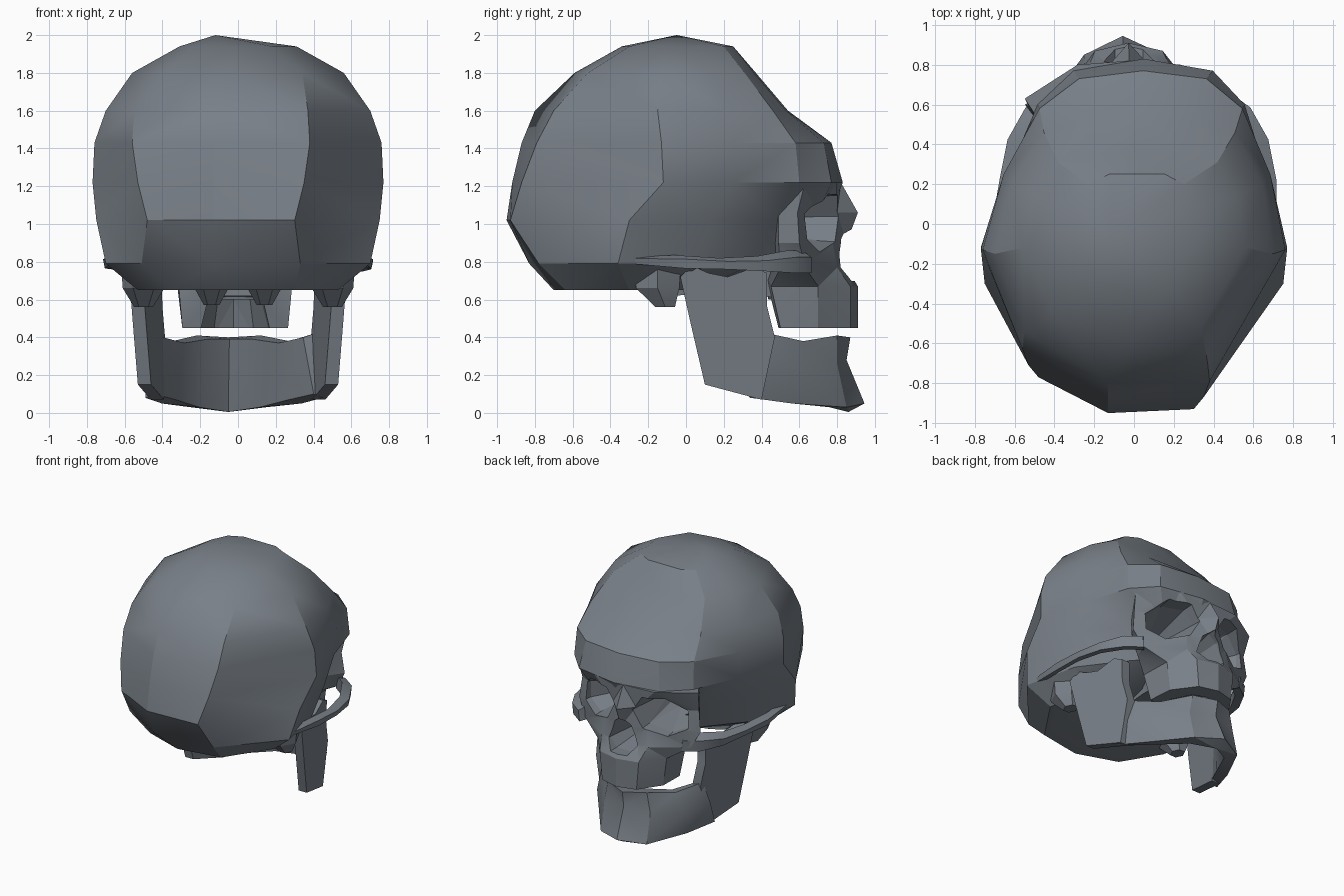
import bpy, bmesh, math

if "Cube" in bpy.data.objects:
    bpy.data.objects.remove(bpy.data.objects["Cube"])

bone = bpy.data.materials.new("dark_bone")
bone.diffuse_color = (0.19, 0.215, 0.245, 1)
bone.use_nodes = True
bone.node_tree.nodes["Principled BSDF"].inputs["Base Color"].default_value = bone.diffuse_color


def finish(name, bm, skew=0.0, smooth=True):
    bmesh.ops.recalc_face_normals(bm, faces=bm.faces)
    for v in bm.verts:                       # slight natural asymmetry
        v.co.x += skew * max(v.co.y, 0)
    me = bpy.data.meshes.new(name)
    bm.to_mesh(me)
    bm.free()
    me.materials.append(bone)
    ob = bpy.data.objects.new(name, me)
    bpy.context.collection.objects.link(ob)
    if smooth:
        bpy.ops.object.select_all(action='DESELECT')
        ob.select_set(True)
        bpy.context.view_layer.objects.active = ob
        bpy.ops.object.shade_smooth_by_angle(angle=math.radians(28))
    return ob


def loft(name, rings, apex=None, skew=0.0, smooth=True):
    bm = bmesh.new()
    vs = [[bm.verts.new(p) for p in r] for r in rings]
    n = len(vs[0])
    for a, b in zip(vs, vs[1:]):
        for i in range(n):
            j = (i + 1) % n
            bm.faces.new((a[i], a[j], b[j], b[i]))
    bm.faces.new(vs[0])
    if apex:
        t = bm.verts.new(apex)
        for i in range(n):
            bm.faces.new((vs[-1][i], vs[-1][(i + 1) % n], t))
    else:
        bm.faces.new(vs[-1])
    bmesh.ops.triangulate(bm, faces=bm.faces)
    return finish(name, bm, skew, smooth)


def mirror_ring(z, pts):
    right = [(x, y, z) for x, y in pts]
    left = [(-x, y, z) for x, y in reversed(pts) if x > 0]
    return right + left


def cranium_ring(z, pts):
    # the back of the skull is fuller on the left
    r = mirror_ring(z, pts)
    k = 1 if .7 < z < 1.7 else .3
    x, y, _ = r[0]
    r[0] = (-.13 * k, y, z)
    x, y, _ = r[-1]
    r[-1] = (x - .18 * k, y + .16 * k, z)
    return r


def cut(target, cutters):
    for c in cutters:
        m = target.modifiers.new("cut", 'BOOLEAN')
        m.operation, m.solver, m.object = 'DIFFERENCE', 'EXACT', c
    dg = bpy.context.evaluated_depsgraph_get()
    me = bpy.data.meshes.new_from_object(target.evaluated_get(dg))
    target.modifiers.clear()
    target.data = me


# cranium: half outlines per height, from back centre to front centre
levels = [
    (0.65, [(0, -.70), (.30, -.64), (.53, -.30), (.46, -.04), (.30, .06), (.15, .10), (0, .10)]),
    (0.79, [(0, -.83), (.33, -.78), (.70, -.36), (.60, .06), (.36, .36), (.2, .53), (0, .55)]),
    (1.02, [(0, -.95), (.30, -.93), (.75, -.30), (.65, .14), (.40, .46), (.25, .68), (0, .75)]),
    (1.22, [(0, -.92), (.35, -.87), (.77, -.12), (.65, .25), (.52, .60), (.35, .77), (0, .83)]),
    (1.43, [(0, -.87), (.38, -.79), (.76, -.13), (.67, .25), (.51, .58), (.32, .73), (0, .77)]),
    (1.60, [(0, -.80), (.37, -.70), (.70, -.15), (.63, .20), (.48, .46), (.28, .53), (0, .54)]),
    (1.80, [(0, -.59), (.34, -.52), (.56, -.12), (.51, .14), (.40, .31), (.22, .36), (0, .37)]),
    (1.94, [(0, -.34), (.18, -.30), (.31, -.10), (.29, .08), (.24, .20), (.14, .25), (0, .25)]),
]
cranium = loft("cranium", [cranium_ring(z, p) for z, p in levels],
               apex=(-.12, -.05, 2.0), skew=.06)

# upper face: brow, nasal bones, cheeks and upper jaw
face_levels = [
    (0.45, [(0, .91), (.15, .87), (.27, .70), (.28, .50), (0, .47)]),
    (0.67, [(0, .91), (.17, .87), (.30, .70), (.30, .45), (0, .42)]),
    (0.77, [(0, .85), (.20, .80), (.46, .63), (.40, .50), (0, .40)]),
    (0.90, [(0, .85), (.18, .78), (.53, .60), (.45, .49), (0, .40)]),
    (1.06, [(0, .91), (.10, .80), (.51, .59), (.45, .49), (0, .40)]),
    (1.22, [(0, .82), (.26, .80), (.53, .63), (.45, .50), (0, .40)]),
]
face = loft("upper_face", [mirror_ring(z, p) for z, p in face_levels], skew=-.03)


# cutters for the eye sockets, nasal opening and palate
def socket_ring(cx, cy, cz, rx, rz, slope, n=7):
    out = []
    for i in range(n):
        a = 2 * math.pi * (i + .5) / n
        out.append((cx + rx * math.cos(a), cy - slope * rx * math.cos(a),
                    cz + rz * math.sin(a) - .03 * math.cos(a)))
    return out


eyes = []
for s in (1, -1):
    rings = [socket_ring(.29, 1.0, 1.01, .22, .18, .4),
             socket_ring(.27, .66, 1.01, .185, .15, .4),
             socket_ring(.18, .36, 1.00, .07, .06, .2)]
    rings = [[(s * x - .02, y, z) for x, y, z in r] for r in rings]
    eyes.append(loft("eye_cutter", rings, smooth=False))
nose_shape = [(0, .97), (.07, .92), (.125, .77), (.07, .70), (-.07, .70), (-.125, .77), (-.07, .92)]
nose = loft("nose_cutter", [[(x * k - .025, y, .81 + (z - .81) * k) for x, z in nose_shape]
                            for y, k in ((1.1, 1.05), (.8, 1), (.55, .6))], smooth=False)
palate = loft("palate_cutter", [mirror_ring(z, [(0, .80 - d), (.11 - d / 2, .76 - d), (.19 - d, .6), (.2 - d, .3), (0, .3)])
                                for z, d in ((.4, 0), (.6, .05))], skew=-.03, smooth=False)
cut(cranium, eyes)
cut(face, eyes + [nose, palate])
for c in eyes + [nose, palate]:
    bpy.data.objects.remove(c)


# lower jaw body: sections of upper lip, outer wall, chin edge, inner edge, inner lip
sections = [
    [(.43, .44, .42), (.47, .40, .25), (.47, .34, .08), (.42, .32, .10), (.37, .42, .40)],
    [(.31, .62, .38), (.38, .62, .22), (.37, .56, .05), (.30, .52, .07), (.25, .58, .37)],
    [(.17, .80, .41), (.20, .80, .26), (.20, .85, .03), (.16, .76, .03), (.12, .70, .39)],
    [(0, .87, .40), (0, .85, .28), (0, .945, .05), (0, .86, .005), (0, .76, .39)],
]
sections += [[(-x, y, z) for x, y, z in s] for s in reversed(sections[:-1])]
loft("jaw_body", sections, skew=-.06)

# jaw branches: bent plates with two upper prongs
branch = [(.40, .07), (.47, .40), (.43, .56), (.43, .74), (.36, .77), (.22, .72),
          (.12, .74), (.03, .78), (-.03, .72), (.03, .45), (.10, .15)]
for s in (1, -1):
    outer, inner = [], []
    for y, z in branch:
        x = .46 + .22 * (.44 - y) + .03 * (z - .3)
        outer.append((s * x, y, z))
        inner.append((s * (x - .07), y, z))
    loft("jaw_branch", [outer, inner])

# cheek arches: swept bars from cheekbone to the side of the cranium
path = [(.43, .64, .80, .06), (.54, .56, .80, .06), (.63, .40, .79, .04),
        (.67, .20, .79, .03), (.69, -.03, .80, .035), (.66, -.32, .81, .02)]
for s in (1, -1):
    rings = []
    for x, y, z, h in path:
        t = .025
        x += s * .02 * (y > .1)
        rings.append([(s * (x + t), y + t, z + h * .4), (s * (x + t * .6), y + t, z - h),
                      (s * (x - t), y - t, z - h * .8), (s * (x - t), y - t, z + h)])
    loft("cheek_arch", rings)

# bony lumps under the skull: ear bumps and neck joints
for s in (1, -1):
    for nm, x, y, r, z in (("ear_bump", .50, -.15, .11, .56), ("neck_joint", .14, -.14, .09, .57)):
        rings = [[(s * (x + r * k * math.cos(i * math.pi / 3)),
                   y + d + r * k * 1.2 * math.sin(i * math.pi / 3), zz) for i in range(6)]
                 for zz, k, d in ((.80, 1.1, 0), (.66, 1, 0), (z, .45, .04))]
        loft(nm, rings)

# central bone under the skull, joining base and palate
loft("skull_base", [[(-w, y, .85), (w, y, .85), (w * .8, y, z), (-w * .8, y, z)]
                    for y, w, z in ((-.05, .18, .62), (.25, .16, .66), (.5, .24, .60))])
